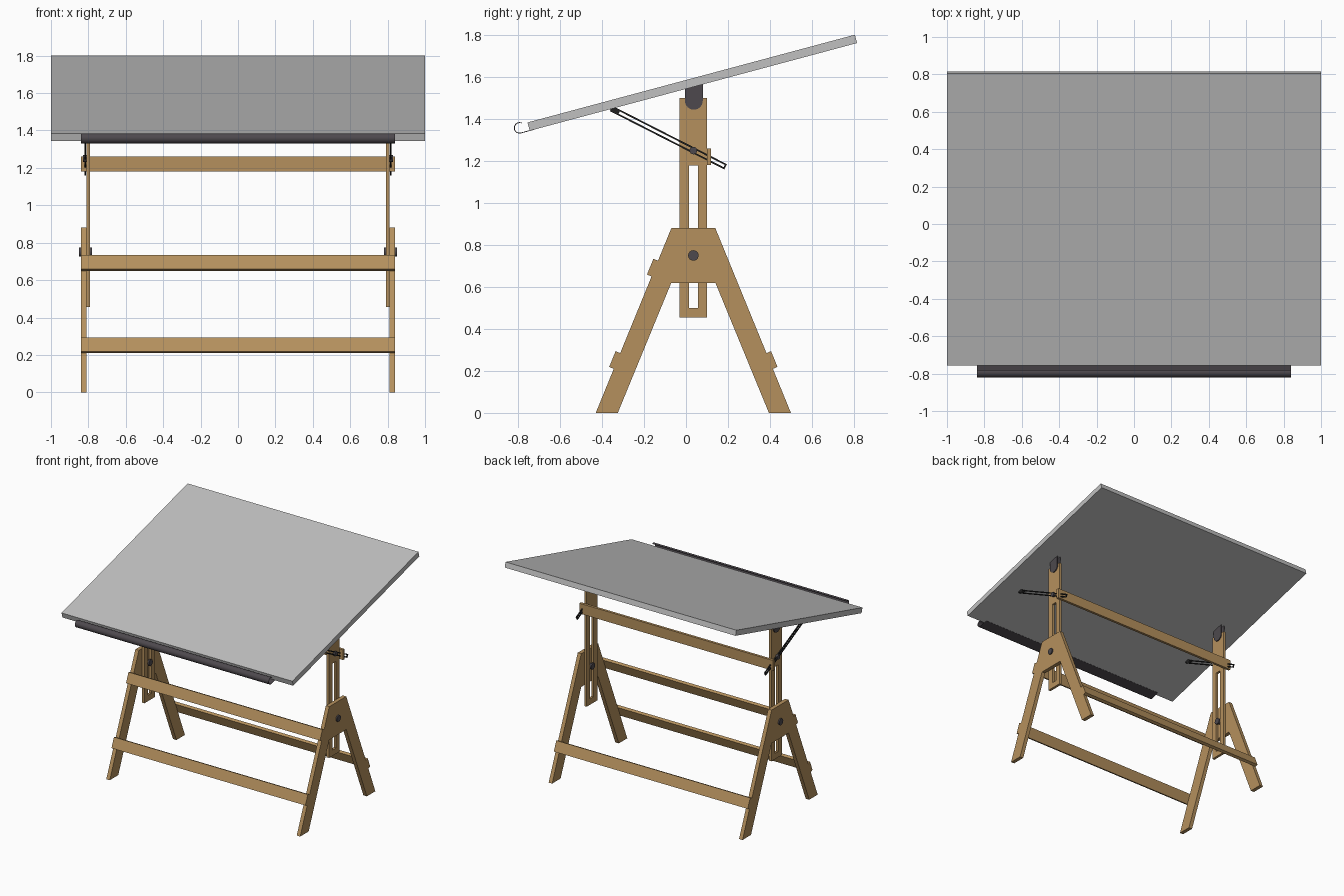
import bpy, bmesh, math
from mathutils import Matrix

if "Cube" in bpy.data.objects:
    bpy.data.objects.remove(bpy.data.objects["Cube"])


def material(name, rgb):
    m = bpy.data.materials.new(name)
    m.diffuse_color = (*rgb, 1)
    m.use_nodes = True
    m.node_tree.nodes["Principled BSDF"].inputs["Base Color"].default_value = m.diffuse_color
    return m


WOOD = material("oak wood", (0.46, 0.28, 0.11))
BOARD = material("light grey board", (0.53, 0.53, 0.53))
METAL = material("dark metal", (0.075, 0.066, 0.075))
BLACK = material("black steel", (0.015, 0.015, 0.015))

# local curve axes (x, y, z) -> world (y, z, x)
SIDE = Matrix(((0, 0, 1, 0), (1, 0, 0, 0), (0, 1, 0, 0), (0, 0, 0, 1)))


def prism(name, loops, x0, x1, mat, smooth=False):
    """Extrude side-view outlines (first is outer, others are holes) from x0 to x1."""
    cu = bpy.data.curves.new(name, 'CURVE')
    cu.dimensions = '2D'
    cu.fill_mode = 'BOTH'
    cu.extrude = abs(x1 - x0) / 2
    for pts in loops:
        sp = cu.splines.new('POLY')
        sp.points.add(len(pts) - 1)
        for p, (y, z) in zip(sp.points, pts):
            p.co = (y, z, 0, 1)
        sp.use_cyclic_u = True
    tmp = bpy.data.objects.new(name + "_outline", cu)
    bpy.context.collection.objects.link(tmp)
    dg = bpy.context.evaluated_depsgraph_get()
    me = bpy.data.meshes.new_from_object(tmp.evaluated_get(dg))
    bpy.data.objects.remove(tmp)
    bpy.data.curves.remove(cu)
    bm = bmesh.new()
    bm.from_mesh(me)
    bmesh.ops.remove_doubles(bm, verts=bm.verts, dist=1e-5)
    bmesh.ops.transform(bm, matrix=Matrix.Translation(((x0 + x1) / 2, 0, 0)) @ SIDE, verts=bm.verts)
    bmesh.ops.recalc_face_normals(bm, faces=bm.faces)
    for f in bm.faces:
        f.smooth = False
    bm.to_mesh(me)
    bm.free()
    me.materials.clear()
    me.materials.append(mat)
    ob = bpy.data.objects.new(name, me)
    bpy.context.collection.objects.link(ob)
    if smooth:
        bpy.ops.object.select_all(action='DESELECT')
        ob.select_set(True)
        bpy.context.view_layer.objects.active = ob
        bpy.ops.object.shade_smooth_by_angle(angle=math.radians(35))
    return ob


def rect(y0, z0, y1, z1):
    return [(y0, z0), (y1, z0), (y1, z1), (y0, z1)]


def tilted(cy, cz, length, height, deg):
    c, s = math.cos(math.radians(deg)), math.sin(math.radians(deg))
    return [(cy + u * c - v * s, cz + u * s + v * c)
            for u, v in rect(-length / 2, -height / 2, length / 2, height / 2)]


def arc(cy, cz, r, a0, a1, n):
    return [(cy + r * math.cos(math.radians(a0 + (a1 - a0) * i / n)),
             cz + r * math.sin(math.radians(a0 + (a1 - a0) * i / n))) for i in range(n + 1)]


MID = 0.035          # centre line of the trestle
TILT = 15            # board tilt in degrees

# drawing board
prism("drawing_board", [tilted(0.03, 1.573, 1.615, 0.041, TILT)], -1, 1, BOARD)

# curled pencil tray on the front edge
tray = (arc(-0.793, 1.358, 0.027, 65, 285, 18) + [(-0.72, 1.350), (-0.719, 1.3465 + 0.0075)]
        + arc(-0.793, 1.358, 0.023, 285, 65, 18))
prism("pencil_tray", [tray], -0.84, 0.84, METAL, smooth=True)

# rails lying on the sloping leg edges: (side, bottom, top)
SLOPE = 0.36 / 0.88
for name, s, z0, z1 in (("front_lower_rail", -1, 0.21, 0.285),
                        ("front_upper_rail", -1, 0.65, 0.725),
                        ("back_lower_rail", 1, 0.21, 0.285)):
    lo, hi = (MID + s * (0.465 - SLOPE * z) for z in (z0, z1))
    t = 0.022
    prism(name, [[(lo, z0), (hi, z1), (hi + s * t, z1 + t * SLOPE), (lo + s * t, z0 + t * SLOPE)]],
          -0.84, 0.84, WOOD)

# rail joining the posts
prism("post_rail", [rect(0.10, 1.18, 0.12, 1.26)], -0.84, 0.84, WOOD)

for side, s in (("left", -1), ("right", 1)):
    # A-shaped leg frame
    prism(side + "_leg_frame", [[(-0.43, 0), (-0.325, 0), (-0.07, 0.62), (0.14, 0.62), (0.395, 0),
                                 (0.50, 0), (0.14, 0.88), (-0.07, 0.88)]], s * 0.81, s * 0.84, WOOD)
    # slotted sliding post
    prism(side + "_post", [rect(-0.03, 0.455, 0.10, 1.50), rect(0.015, 0.50, 0.057, 1.178)],
          s * 0.79, s * 0.81, WOOD)
    # clamp bolt through frame and post
    for part, x0, x1, r in (("shaft", 0.785, 0.845, 0.018), ("outer_knob", 0.84, 0.85, 0.025),
                            ("inner_knob", 0.78, 0.79, 0.025)):
        prism(f"{side}_clamp_{part}", [arc(MID, 0.75, r, 0, 345, 23)], s * x0, s * x1, METAL)
    # hinge plates on both faces of the post top
    plate = [(0.08, 1.566), (-0.005, 1.543)] + arc(0.0375, 1.487, 0.0425, 180, 360, 12)
    prism(side + "_hinge_outer", [plate], s * 0.81, s * 0.817, METAL)
    prism(side + "_hinge_inner", [plate], s * 0.783, s * 0.79, METAL)
    # slotted tilt strut, its knob and the lug under the board
    prism(side + "_tilt_strut", [tilted(-0.083, 1.311, 0.61, 0.028, -27),
                                 tilted(-0.083, 1.311, 0.594, 0.012, -27)],
          s * 0.812, s * 0.82, BLACK)
    prism(side + "_strut_knob", [arc(MID, 1.25, 0.018, 0, 345, 23)], s * 0.81, s * 0.828, METAL)
    prism(side + "_strut_lug", [tilted(-0.338, 1.442, 0.045, 0.025, -27)], s * 0.806, s * 0.826, BLACK)
